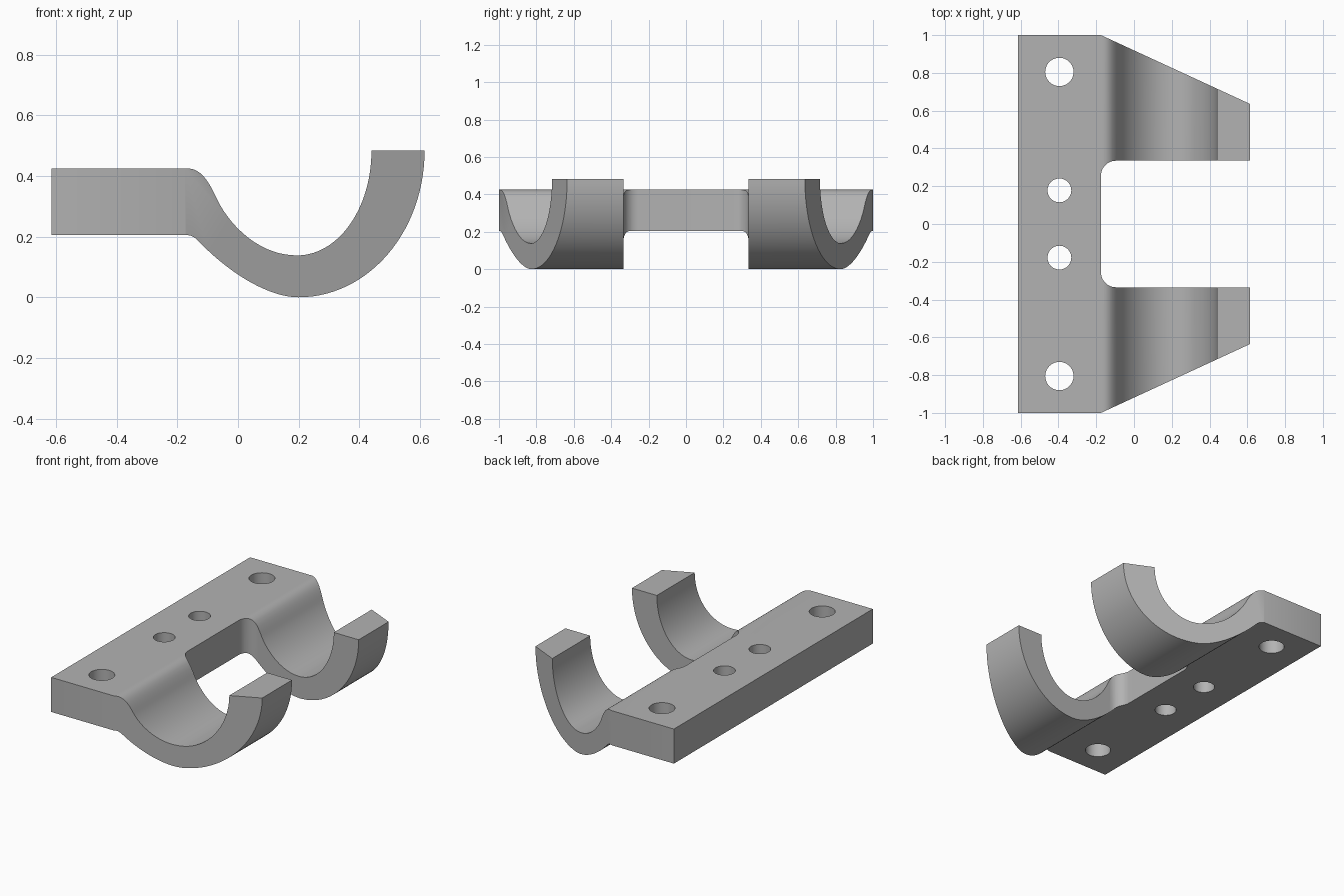
import bpy, bmesh, math
from mathutils import Vector
from mathutils.geometry import interpolate_bezier

cube = bpy.data.objects.get("Cube")
if cube:
    bpy.data.objects.remove(cube, do_unlink=True)

grey = bpy.data.materials.new("plain_grey")
grey.use_nodes = True
grey.diffuse_color = (0.45, 0.45, 0.45, 1)
grey.node_tree.nodes["Principled BSDF"].inputs["Base Color"].default_value = (0.45, 0.45, 0.45, 1)


def prism(name, outline, sweep):
    """Extrude a closed 3D outline along a vector into a solid."""
    bm = bmesh.new()
    face = bm.faces.new([bm.verts.new(p) for p in outline])
    moved = bmesh.ops.extrude_face_region(bm, geom=[face])["geom"]
    bmesh.ops.translate(bm, vec=sweep, verts=[v for v in moved if isinstance(v, bmesh.types.BMVert)])
    bmesh.ops.recalc_face_normals(bm, faces=bm.faces)
    mesh = bpy.data.meshes.new(name)
    bm.to_mesh(mesh)
    bm.free()
    mesh.materials.append(grey)
    obj = bpy.data.objects.new(name, mesh)
    bpy.context.collection.objects.link(obj)
    return obj


def bezier(a, b, c, d, steps=20):
    pts = interpolate_bezier(*[Vector((p[0], p[1], 0)) for p in (a, b, c, d)], steps)
    return [(p.x, p.y) for p in pts]


def circle(cx, cy, r, start=0, end=math.tau, steps=40):
    return [(cx + r * math.cos(start + (end - start) * i / steps),
             cy + r * math.sin(start + (end - start) * i / steps)) for i in range(steps)]


def quarter_ellipse(cx, cz, rx, rz, steps=28):
    """From the bottom round to the right-hand end."""
    return [(cx + rx * math.sin(t), cz - rz * math.cos(t))
            for t in (math.pi / 2 * i / steps for i in range(steps + 1))]


def cut(target, cutter, operation):
    mod = target.modifiers.new("cut", "BOOLEAN")
    mod.operation, mod.object, mod.solver = operation, cutter, "EXACT"
    bpy.context.view_layer.objects.active = target
    bpy.ops.object.modifier_apply(modifier=mod.name)
    bpy.data.objects.remove(cutter, do_unlink=True)


# Side profile: flat plate flowing into an upturned hook
upper = [(-0.615, 0.425)]
upper += bezier((-0.17, 0.425), (-0.125, 0.425), (-0.1, 0.39), (-0.07, 0.325), 14)[:-1]
upper += bezier((-0.07, 0.325), (-0.035, 0.25), (0.06, 0.138), (0.195, 0.138))[:-1]
upper += quarter_ellipse(0.195, 0.483, 0.245, 0.345)
lower = quarter_ellipse(0.2, 0.483, 0.415, 0.483)[::-1][:-1]
lower += bezier((0.2, 0), (0.1, 0), (-0.03, 0.08), (-0.13, 0.185))[:-1]
lower += bezier((-0.13, 0.185), (-0.145, 0.2), (-0.155, 0.205), (-0.17, 0.205), 8)
lower += [(-0.615, 0.205)]
bracket = prism("hook_bracket", [(x, -1.1, z) for x, z in upper + lower], (0, 2.2, 0))

# Plan outline: tapered arms either side of a slot with rounded corners
half = [(-0.7, 1), (-0.175, 1), (0.7, 0.596), (0.7, 0.335)]
half += circle(-0.095, 0.255, 0.08, math.pi / 2, math.pi, 12) + [(-0.175, 0.255)]
plan = half + [(x, -y) for x, y in reversed(half)]
cut(bracket, prism("plan_cutter", [(x, y, -0.1) for x, y in plan], (0, 0, 0.8)), "INTERSECT")

# Bolt holes through the plate
for y, r in ((0.805, 0.075), (0.178, 0.063)):
    for side in (-1, 1):
        ring = [(px, py, 0) for px, py in circle(-0.395, side * y, r)]
        cut(bracket, prism("hole_cutter", ring, (0, 0, 0.7)), "DIFFERENCE")

# Smooth the curved surfaces, keep the edges crisp
bpy.ops.object.select_all(action="DESELECT")
bracket.select_set(True)
bpy.context.view_layer.objects.active = bracket
bpy.ops.object.shade_smooth_by_angle(angle=math.radians(30))
